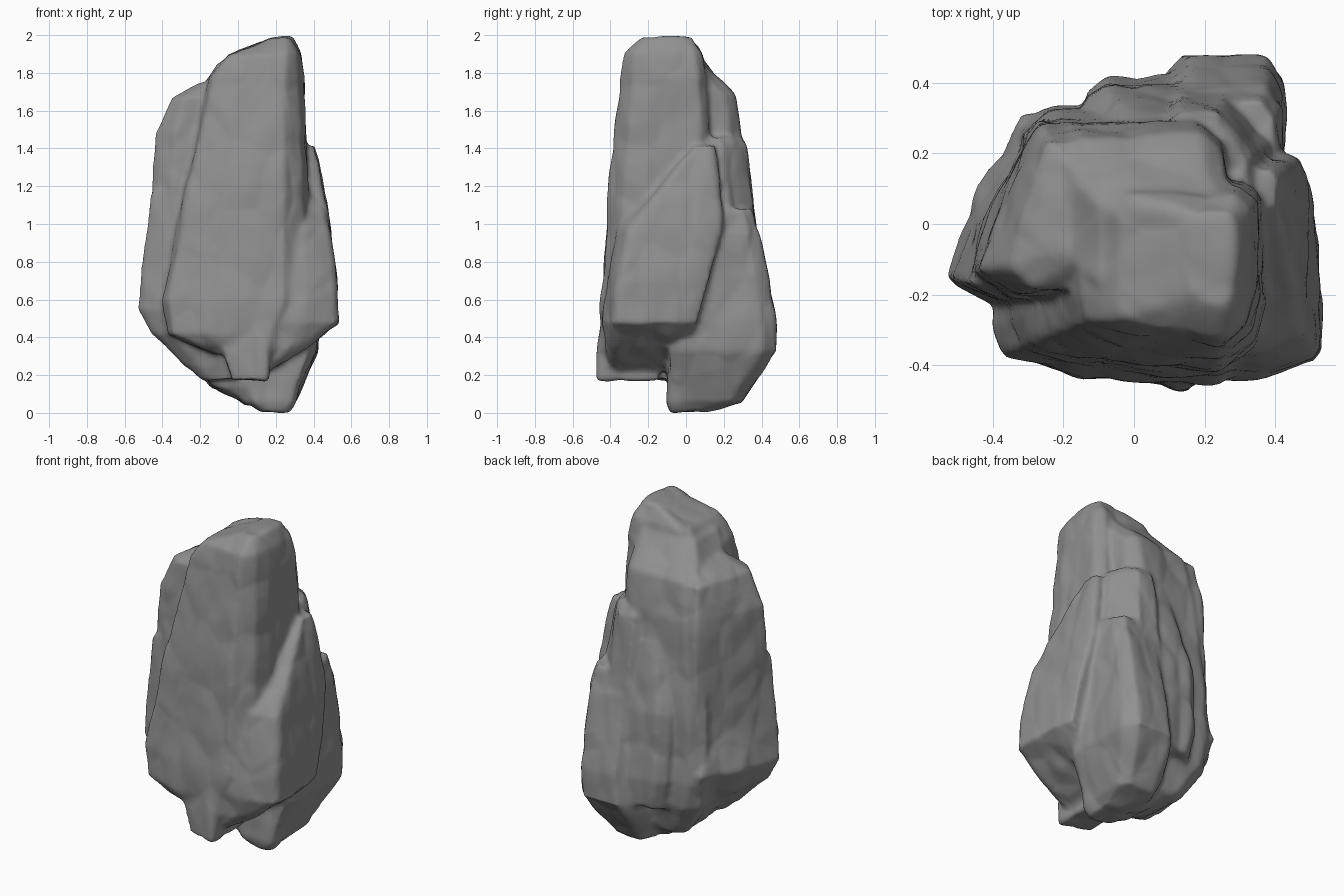
import bpy, bmesh
from mathutils import Vector, noise

default = bpy.data.objects.get("Cube")
if default:
    bpy.data.objects.remove(default, do_unlink=True)

stone = bpy.data.materials.new("grey stone")
stone.use_nodes = True
grey = (0.28, 0.28, 0.28, 1)
stone.diffuse_color = grey
stone.node_tree.nodes["Principled BSDF"].inputs["Base Color"].default_value = grey


def chamfered(front_left, front_right, back_right, back_left):
    """Unit square outline with each corner cut by its own share."""
    a, b, c, d = front_left, front_right, back_right, back_left
    return [(a, 0), (1 - b, 0), (1, b), (1, 1 - c),
            (1 - c, 1), (d, 1), (0, 1 - d), (0, a)]


def add_slab(bm, rings, outline):
    """Convex slab: the unit outline set into each level ring
    (z, x low, x high, y low, y high)."""
    verts = [bm.verts.new((xa + u * (xb - xa), ya + v * (yb - ya), z))
             for z, xa, xb, ya, yb in rings for u, v in outline]
    hull = bmesh.ops.convex_hull(bm, input=verts)
    spare = set(hull["geom_interior"]) | set(hull["geom_unused"])
    bmesh.ops.delete(bm, geom=[g for g in spare if isinstance(g, bmesh.types.BMVert)],
                     context="VERTS")


bm = bmesh.new()

# tall front slab, its face turned slightly to one side
add_slab(bm, [
    (1.985, .17, .28, -.23, .03), (1.9, -.05, .325, -.325, .08),
    (1.78, -.15, .345, -.345, .11), (1.2, -.28, .37, -.4, .14),
    (.6, -.4, .4, -.455, .1), (.42, -.37, .3, -.46, .1),
    (.31, -.12, .24, -.44, .05)],
    [(0, .3), (.04, .15), (.3, .05), (.8, 0), (.95, .14), (1, .35),
     (1, .9), (.9, 1), (.1, 1), (0, .9)])

# narrow foot below the front slab
add_slab(bm, [
    (.76, -.08, .17, -.43, -.1), (.38, -.1, .175, -.468, -.1),
    (.17, -.03, .16, -.48, -.14)],
    [(0, .15), (.75, 0), (.95, .02), (1, .1), (1, 1), (0, 1)])

# side slab, set back from the front slab and tapering to the rear
side_outline = [(0, .15), (.06, .09), (.25, 0), (1, 0), (1, 1), (.42, 1), (.18, .6)]
add_slab(bm, [
    (1.75, -.2, -.05, -.1, .15), (1.67, -.35, -.1, -.18, .24),
    (1.48, -.445, 0, -.2, .28), (1.2, -.46, 0, -.21, .29),
    (.57, -.49, 0, -.22, .29), (.4, -.4, 0, -.2, .25)], side_outline)

# low lump on the side slab, its top falling towards the rear
add_slab(bm, [
    (1.18, -.465, 0, -.2, -.02), (.85, -.505, 0, -.22, .18),
    (.55, -.54, 0, -.23, .31), (.42, -.46, 0, -.22, .27),
    (.18, -.19, 0, -.15, .15)], side_outline)

# shelf on the opposite side, its top rising towards the rear
add_slab(bm, [
    (1.42, .15, .405, .04, .15), (1.03, .18, .47, -.33, .19),
    (.97, .18, .49, -.37, .19), (.7, .16, .525, -.42, .12),
    (.48, .16, .53, -.44, .06), (.34, .14, .36, -.42, 0),
    (.23, .1, .18, -.4, -.1)],
    [(0, 0), (.55, 0), (.95, .1), (1, .15), (1, .75), (.92, 1), (0, 1)])

# upper rear buttress, cut back at its outer corner
add_slab(bm, [
    (1.46, .1, .32, 0, .29), (1.42, .08, .34, 0, .325),
    (.9, .06, .41, 0, .39), (.5, .06, .41, 0, .42)], chamfered(.1, .1, .4, .2))

# lower rear buttress that runs down to the tip
add_slab(bm, [
    (1.08, .12, .4, 0, .35), (.95, .1, .42, 0, .39),
    (.5, .08, .425, -.05, .475), (.33, .06, .415, -.09, .48),
    (.18, .02, .355, -.1, .36), (.06, .06, .31, -.1, .29),
    (.01, .13, .27, -.08, .11)], chamfered(.1, .1, .15, .2))

# broad rear slab that slopes up to the summit
add_slab(bm, [
    (1.86, -.1, .28, -.2, .09), (1.68, -.22, .25, -.1, .25),
    (1.46, -.25, .25, -.1, .29), (.9, -.32, .25, -.1, .31),
    (.5, -.33, .25, -.1, .33), (.34, -.28, .25, -.1, .32),
    (.14, -.14, .25, -.1, .25), (.05, .04, .25, -.05, .15)],
    chamfered(.1, .1, .14, .14))

# low rear lump
add_slab(bm, [
    (1.3, -.05, .18, .1, .3), (.9, -.13, .22, .1, .38),
    (.5, -.14, .3, .1, .42), (.32, -.1, .3, .1, .4)], chamfered(.1, .1, .2, .15))

mesh = bpy.data.meshes.new("rock")
bm.to_mesh(mesh)
bm.free()
rock = bpy.data.objects.new("rock", mesh)
bpy.context.collection.objects.link(rock)

# fuse the slabs into one worn body
fuse = rock.modifiers.new("fuse", "REMESH")
fuse.mode = "VOXEL"
fuse.voxel_size = 0.015
wear = rock.modifiers.new("wear", "SMOOTH")
wear.factor = 0.5
wear.iterations = 3
worn = bpy.data.meshes.new_from_object(
    rock.evaluated_get(bpy.context.evaluated_depsgraph_get()))
rock.modifiers.clear()
rock.data = worn
bpy.data.meshes.remove(mesh)

# chipped hollows and tall grain, stretched along the height
bm = bmesh.new()
bm.from_mesh(worn)
bm.normal_update()
moves = []
for v in bm.verts:
    p = Vector((v.co.x, v.co.y, v.co.z * 0.55))
    near, far = noise.voronoi(p * 5)[0][:2]
    chip = min(far - near, 0.5) - 0.2
    moves.append(v.normal * (0.018 * chip + 0.014 * noise.noise(p * 4)
                             + 0.005 * noise.noise(p * 11)))
for v, move in zip(bm.verts, moves):
    v.co += move

# rest the tip on the ground
ground = min(v.co.z for v in bm.verts)
bmesh.ops.translate(bm, verts=bm.verts, vec=(0, 0, -ground))
bm.to_mesh(worn)
bm.free()

worn.materials.clear()
worn.materials.append(stone)
worn.name = "rock"
bpy.context.view_layer.objects.active = rock
rock.select_set(True)
bpy.ops.object.shade_smooth_by_angle(angle=0.9)
